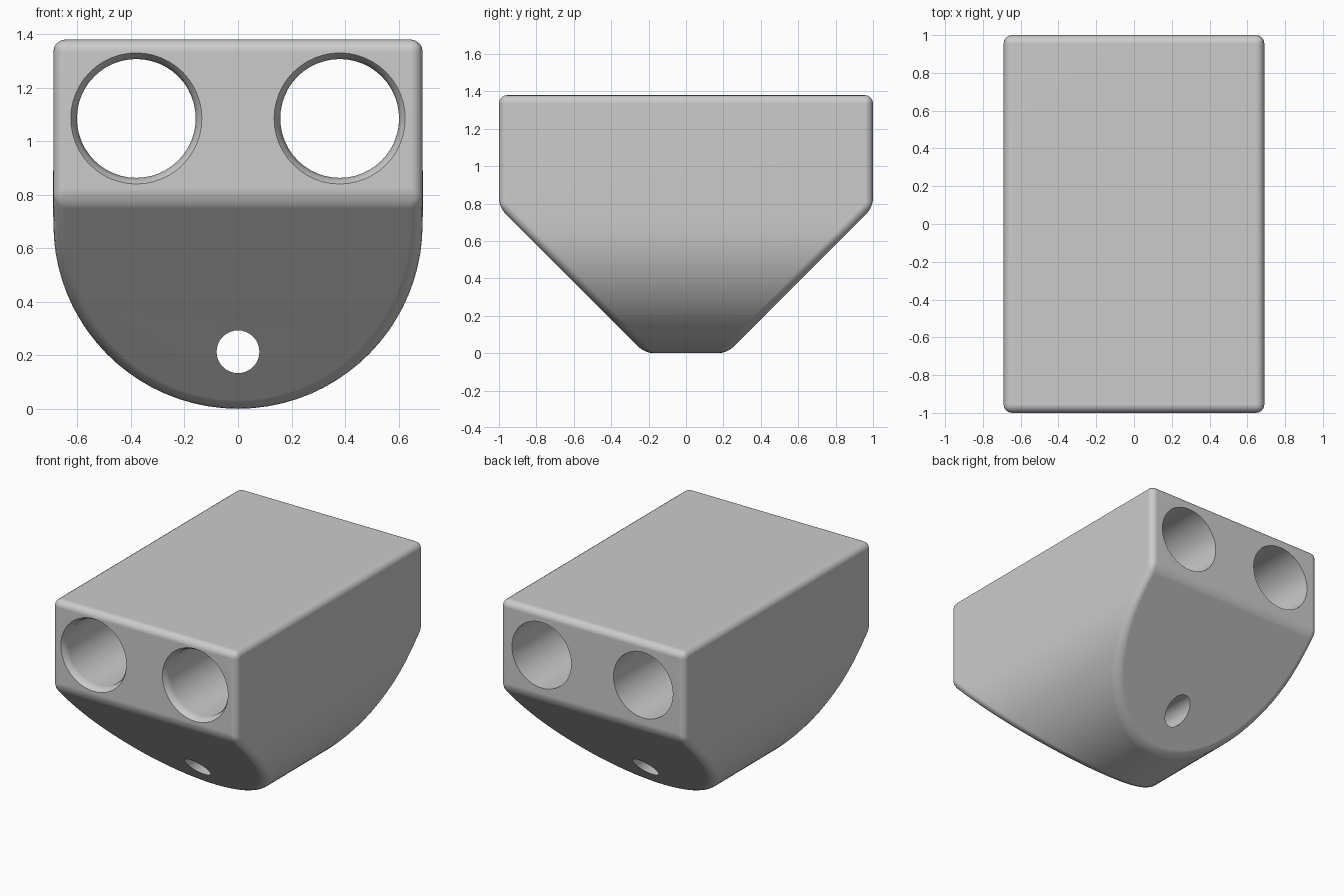
import bpy, bmesh, math
from mathutils import Vector

if "Cube" in bpy.data.objects:
    bpy.data.objects.remove(bpy.data.objects["Cube"])

R, TOP, LOW = 0.69, 1.38, 0.78   # half width, height, start of the chamfers


def make_object(name, bm):
    bmesh.ops.recalc_face_normals(bm, faces=bm.faces[:])
    mesh = bpy.data.meshes.new(name)
    bm.to_mesh(mesh)
    bm.free()
    obj = bpy.data.objects.new(name, mesh)
    bpy.context.collection.objects.link(obj)
    return obj


def lathe_cutter(name, x, z, rings, sides=48):
    """Solid of revolution along y; rings are (y, radius)."""
    bm = bmesh.new()
    loops = []
    for y, r in rings:
        loops.append([bm.verts.new((x + r * math.cos(math.tau * i / sides), y,
                                    z + r * math.sin(math.tau * i / sides)))
                      for i in range(sides)])
    for a, b in zip(loops, loops[1:]):
        for i in range(sides):
            j = (i + 1) % sides
            bm.faces.new((a[i], a[j], b[j], b[i]))
    bm.faces.new(loops[0])
    bm.faces.new(loops[-1])
    obj = make_object(name, bm)
    obj.hide_render = True
    return obj


# Body: U-shaped profile extruded from front to back
bm = bmesh.new()
steps = 40
pts = [(-R * math.cos(math.pi * i / steps), R - R * math.sin(math.pi * i / steps))
       for i in range(steps + 1)]
pts += [(R, TOP), (-R, TOP)]
face = bm.faces.new([bm.verts.new((x, -1, z)) for x, z in pts])
ext = bmesh.ops.extrude_face_region(bm, geom=[face])
bmesh.ops.translate(bm, vec=(0, 2, 0),
                    verts=[v for v in ext["geom"] if isinstance(v, bmesh.types.BMVert)])

# 45 degree chamfers under the front and back
for s in (-1, 1):
    cut = bmesh.ops.bisect_plane(bm, geom=bm.verts[:] + bm.edges[:] + bm.faces[:],
                                 plane_co=(0, s, LOW), plane_no=Vector((0, s, -1)),
                                 clear_outer=True)
    rim = [e for e in cut["geom_cut"] if isinstance(e, bmesh.types.BMEdge)]
    bmesh.ops.holes_fill(bm, edges=[e for e in rim if e.is_boundary], sides=0)

# Rounded outer edges
bmesh.ops.recalc_face_normals(bm, faces=bm.faces[:])
hard = [e for e in bm.edges if len(e.link_faces) == 2
        and e.calc_face_angle() > math.radians(25)]
bmesh.ops.bevel(bm, geom=hard, offset=0.045, segments=4, profile=0.5,
                affect='EDGES', clamp_overlap=False)
body = make_object("body", bm)

grey = bpy.data.materials.new("light_grey")
grey.diffuse_color = (0.6, 0.6, 0.6, 1)
grey.use_nodes = True
grey.node_tree.nodes["Principled BSDF"].inputs["Base Color"].default_value = grey.diffuse_color
body.data.materials.append(grey)

# Two large bores with a softened front rim, and one small lower bore
big = [(-1.1, 0.255), (-1.0, 0.245), (-0.98, 0.232), (-0.95, 0.222), (1.1, 0.222)]
cutters = [lathe_cutter("bore_cutter", s * 0.38, 1.085, big) for s in (-1, 1)]
cutters.append(lathe_cutter("small_bore_cutter", 0, 0.213, [(-1.1, 0.08), (1.1, 0.08)], 32))

bpy.context.view_layer.objects.active = body
body.select_set(True)
for c in cutters:
    mod = body.modifiers.new("bore", 'BOOLEAN')
    mod.operation = 'DIFFERENCE'
    mod.solver = 'EXACT'
    mod.object = c
    bpy.ops.object.modifier_apply(modifier=mod.name)
    bpy.data.objects.remove(c)

# Smooth shading with crisp bore edges
bpy.ops.object.shade_smooth_by_angle(angle=math.radians(35))
weighted = body.modifiers.new("weighted_normals", 'WEIGHTED_NORMAL')
weighted.keep_sharp = True
